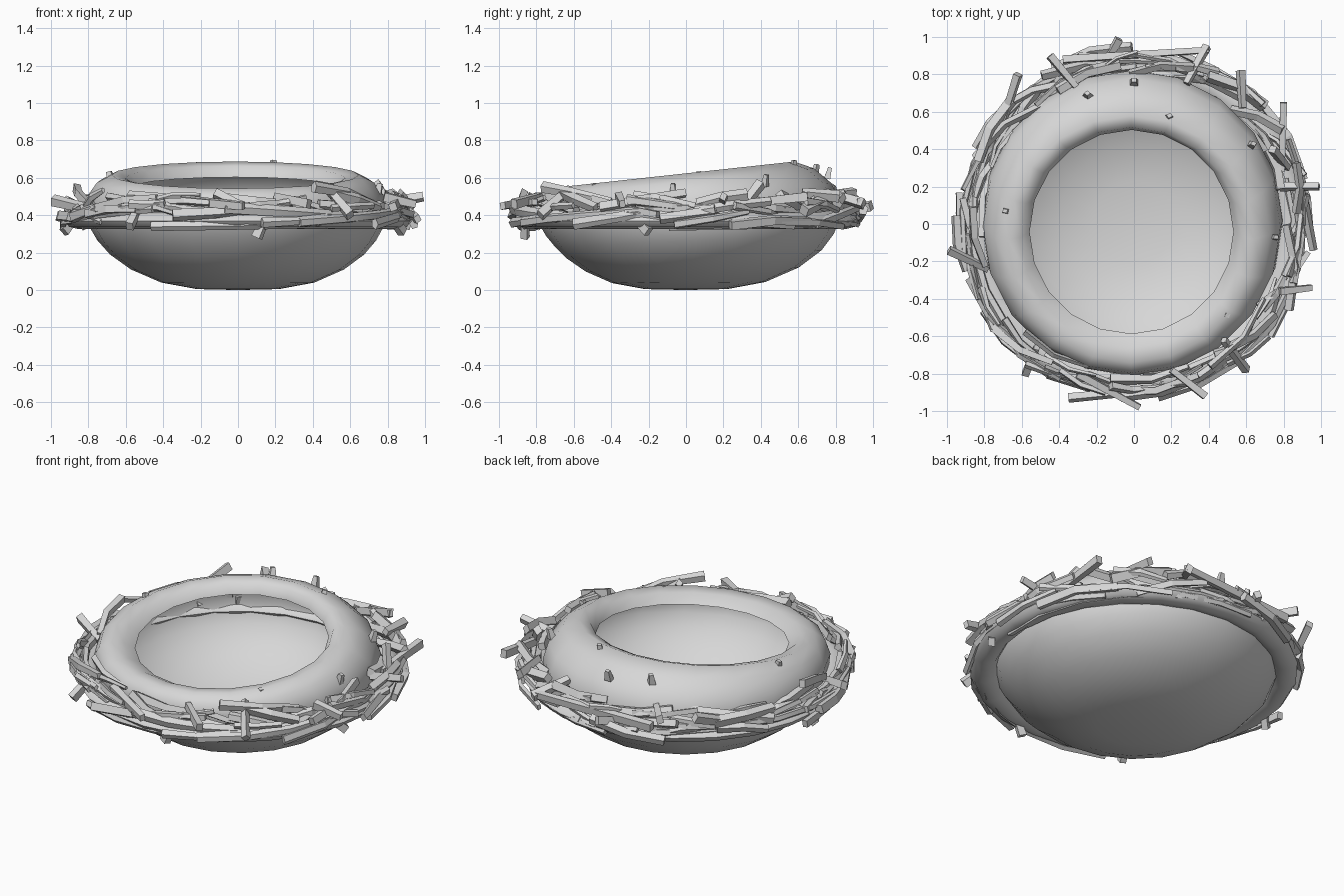
import bpy, bmesh, math, random
from mathutils import Vector

rng = random.Random(8)
cube = bpy.data.objects.get("Cube")
if cube:
    bpy.data.objects.remove(cube)

TONE = (0.68, 0.68, 0.68, 1)
grey = bpy.data.materials.new("plain grey")
grey.use_nodes = True
grey.diffuse_color = TONE
grey.node_tree.nodes["Principled BSDF"].inputs["Base Color"].default_value = TONE


def finish(bm, name, smooth_angle=None):
    bmesh.ops.recalc_face_normals(bm, faces=bm.faces)
    mesh = bpy.data.meshes.new(name)
    bm.to_mesh(mesh)
    bm.free()
    mesh.materials.append(grey)
    obj = bpy.data.objects.new(name, mesh)
    bpy.context.collection.objects.link(obj)
    if smooth_angle:
        bpy.ops.object.select_all(action='DESELECT')
        obj.select_set(True)
        bpy.context.view_layer.objects.active = obj
        bpy.ops.object.shade_smooth_by_angle(angle=math.radians(smooth_angle))


def bridge(bm, rings):
    """Join neighbouring rings of vertices with quads."""
    for low, high in zip(rings, rings[1:]):
        for k in range(len(low)):
            n = (k + 1) % len(low)
            bm.faces.new((low[k], low[n], high[n], high[k]))


def tube(bm, points, radius, sides=4, flat=0.7, taper=0.8):
    """Capped stick along the points, with a flattened cross-section."""
    points = [Vector(p) for p in points]
    turn = rng.uniform(0, math.tau)
    rings = []
    for i, p in enumerate(points):
        along = points[min(i + 1, len(points) - 1)] - points[max(i - 1, 0)]
        up = Vector((0, 0, 1)) if abs(along.normalized().z) < 0.9 else Vector((1, 0, 0))
        side = along.cross(up).normalized()
        up = side.cross(along).normalized()
        size = radius * (1 + (taper - 1) * i / (len(points) - 1))
        ring = []
        for k in range(sides):
            a = turn + math.tau * k / sides
            ring.append(bm.verts.new(p + side * math.cos(a) * size * flat + up * math.sin(a) * size))
        rings.append(ring)
    bridge(bm, rings)
    bm.faces.new(rings[0])
    bm.faces.new(rings[-1])


def polar(r, a, z):
    return Vector((r * math.cos(a), r * math.sin(a), z))


def lean(p):
    """Raise the back and lower the front, more so towards the rim."""
    t = p.z / 0.62
    return Vector((p.x - 0.015 * t, p.y + 0.25 * t * (1 - t) - 0.085 * t * t, p.z + 0.11 * p.y * t))


# Thin bowl whose wall rolls inward at the top to a lip, with its hollow following the outside
profile = [(0.22, 0.005), (0.41, 0.04), (0.57, 0.11), (0.68, 0.19), (0.745, 0.265), (0.785, 0.335),
           (0.805, 0.42), (0.795, 0.5), (0.74, 0.575), (0.66, 0.615), (0.59, 0.6),
           (0.545, 0.55), (0.6, 0.575), (0.66, 0.59), (0.72, 0.555), (0.77, 0.49), (0.78, 0.42),
           (0.76, 0.34), (0.72, 0.275), (0.66, 0.205), (0.555, 0.13), (0.4, 0.06), (0.22, 0.025)]
SEGMENTS = 20

bm = bmesh.new()
rings = [[bm.verts.new(lean(polar(r, math.tau * k / SEGMENTS, z))) for k in range(SEGMENTS)]
         for r, z in profile]
bridge(bm, rings)
for ring, z in ((rings[0], 0), (rings[-1], 0.02)):
    centre = bm.verts.new(lean(Vector((0, 0, z))))
    for k in range(SEGMENTS):
        bm.faces.new((ring[k], ring[(k + 1) % SEGMENTS], centre))
finish(bm, "nest_bowl", 80)

# Woven collar under the twigs
bm = bmesh.new()
collar = [[bm.verts.new(polar(0.85 + 0.075 * math.cos(b), math.tau * k / 24, 0.37 + 0.045 * math.sin(b)))
           for b in (math.tau * j / 8 for j in range(8))] for k in range(24)]
bridge(bm, collar + collar[:1])
finish(bm, "woven_collar", 60)

# Long curved withies wrapped around the collar
bm = bmesh.new()
for i in range(18):
    start = math.tau * i / 18 + rng.uniform(-0.2, 0.2)
    span = rng.uniform(1.0, 1.6)
    r0, r1 = rng.uniform(0.83, 0.93), rng.uniform(0.83, 0.93)
    z0, z1 = rng.uniform(0.34, 0.46), rng.uniform(0.34, 0.46)
    tube(bm, [polar(r0 + (r1 - r0) * j / 5, start + span * j / 5, z0 + (z1 - z0) * j / 5)
              for j in range(6)], rng.uniform(0.022, 0.036), 5, 0.85)
finish(bm, "long_withies", 50)

# Short twigs crossing each other around the collar, higher where they rest on the rim
bm = bmesh.new()
COUNT = 84
for i in range(COUNT):
    a = math.tau * i / COUNT + rng.uniform(-0.1, 0.1)
    half = rng.uniform(0.12, 0.28)
    r0, r1 = rng.uniform(0.79, 0.95), rng.uniform(0.79, 0.95)
    z = rng.uniform(0.38, 0.5) - 0.5 * ((r0 + r1) / 2 - 0.87)
    rise = rng.uniform(-0.05, 0.05)
    middle = polar((r0 + r1) / 2 + 0.01, a, z + rng.uniform(-0.01, 0.02))
    tube(bm, [polar(r0, a - half, z - rise), middle, polar(r1, a + half, z + rise)],
         rng.uniform(0.02, 0.038), rng.choice((4, 4, 5)), rng.uniform(0.6, 1), rng.uniform(0.5, 1))

# Twigs that stick out of the weave
for start, end in [
        ((0.78, 0.2, 0.46), (0.99, 0.2, 0.5)), ((0.8, 0.65, 0.5), (0.79, 0.28, 0.46)),
        ((0.78, -0.36, 0.5), (0.95, -0.34, 0.46)), ((0.9, 0.16, 0.42), (0.96, -0.14, 0.38)),
        ((-0.35, -0.93, 0.4), (0.18, -0.88, 0.43)), ((-0.3, -0.8, 0.48), (0.03, -0.98, 0.45)),
        ((-0.38, 0.88, 0.45), (0.4, 0.93, 0.47)), ((0.39, 0.95, 0.46), (0.28, 0.75, 0.52)),
        ((-0.45, 0.9, 0.52), (-0.3, 0.72, 0.5)), ((-0.62, 0.8, 0.54), (-0.7, 0.55, 0.44)),
        ((-0.99, -0.14, 0.48), (-0.78, -0.24, 0.43)), ((-0.08, 0.99, 0.45), (-0.16, 0.85, 0.42)),
        ((0.57, 0.82, 0.5), (0.58, 0.62, 0.52)), ((0.6, -0.78, 0.4), (0.48, -0.62, 0.54)),
        ((-0.58, -0.8, 0.34), (-0.52, -0.66, 0.46)), ((0.88, -0.2, 0.31), (0.8, -0.3, 0.42)),
        ((-0.93, 0.05, 0.31), (-0.85, 0.12, 0.42)), ((0.1, -0.86, 0.28), (0.16, -0.86, 0.42)),
        ((0.38, -0.92, 0.46), (0.2, -0.78, 0.5)), ((0.74, 0.4, 0.57), (0.82, 0.3, 0.44))]:
    tube(bm, [start, end], 0.034, 4, 0.8)
finish(bm, "loose_twigs")

# Small twig ends poking through the rim
bm = bmesh.new()
for x, y in [(-0.69, 0.07), (-0.25, 0.7), (0.19, 0.58), (-0.62, -0.48), (-0.19, -0.71),
             (0.5, -0.49), (0.64, 0.43), (0, 0.77), (0.76, -0.07), (-0.02, -0.76)]:
    base = 0.6 - 2.2 * max(0, math.hypot(x, y) - 0.68) ** 1.5 + 0.11 * y
    tube(bm, [(x * 0.98, y * 0.98, base - 0.03), (x, y, base + 0.03)], 0.03, 4, 0.8, 0.6)
finish(bm, "rim_stubs")
